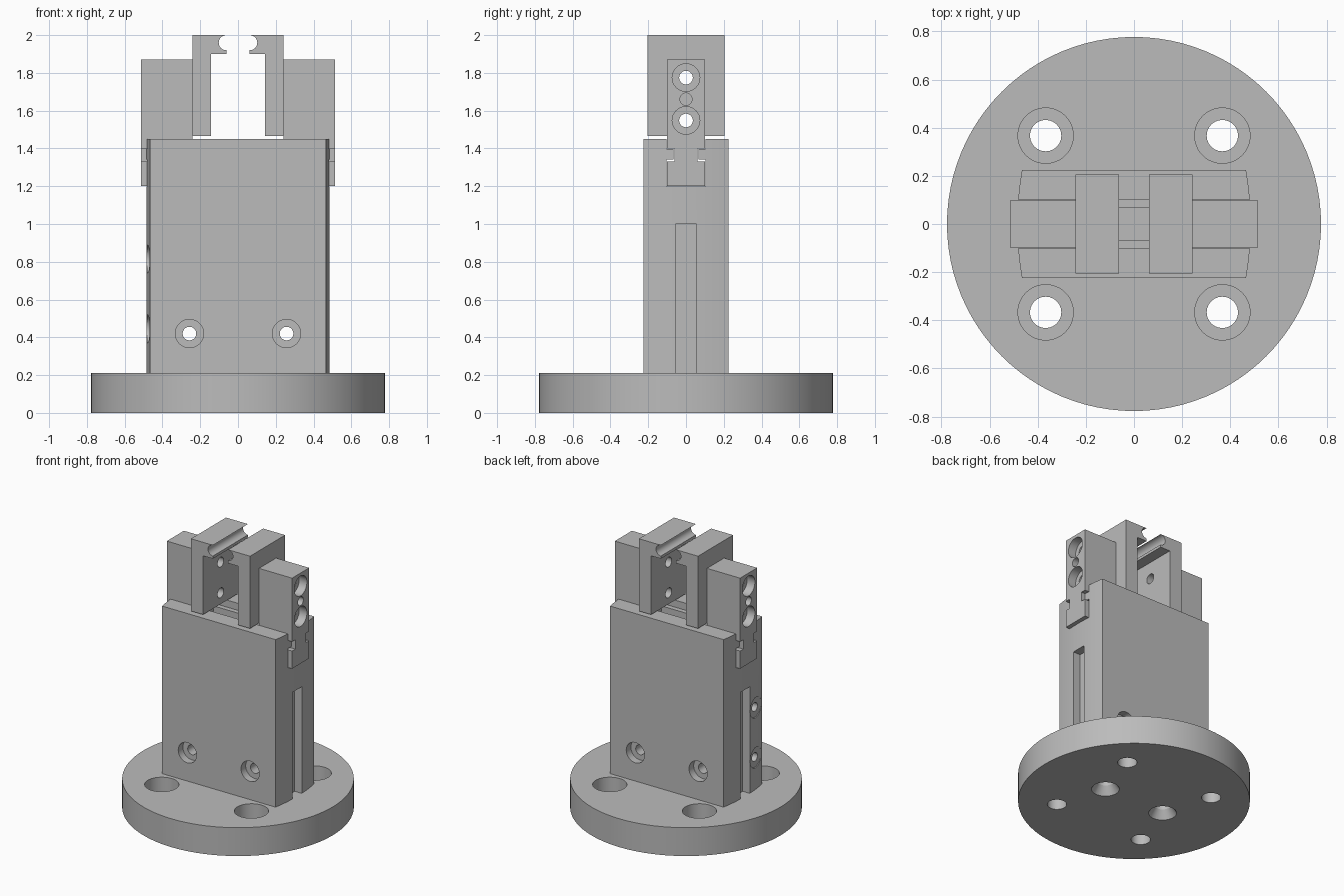
import bpy
import bmesh
import math
from mathutils import Matrix, Vector

cube = bpy.data.objects.get("Cube")
if cube:
    bpy.data.objects.remove(cube, do_unlink=True)

grey = bpy.data.materials.new("machined grey")
grey.use_nodes = True
grey.diffuse_color = (0.5, 0.5, 0.5, 1)
grey.node_tree.nodes["Principled BSDF"].inputs["Base Color"].default_value = (0.5, 0.5, 0.5, 1)


def make(name, bm):
    bmesh.ops.recalc_face_normals(bm, faces=bm.faces)
    mesh = bpy.data.meshes.new(name)
    bm.to_mesh(mesh)
    bm.free()
    mesh.materials.append(grey)
    ob = bpy.data.objects.new(name, mesh)
    bpy.context.collection.objects.link(ob)
    return ob


def prism(name, profile, axis, lo, hi):
    """Extrude a 2D profile along x (y,z points), y (x,z) or z (x,y)."""
    place = {"x": lambda a, b, t: (t, a, b),
             "y": lambda a, b, t: (a, t, b),
             "z": lambda a, b, t: (a, b, t)}[axis]
    bm = bmesh.new()
    face = bm.faces.new([bm.verts.new(place(a, b, lo)) for a, b in profile])
    out = bmesh.ops.extrude_face_region(bm, geom=[face])
    verts = [v for v in out["geom"] if isinstance(v, bmesh.types.BMVert)]
    bmesh.ops.translate(bm, verts=verts, vec=place(0, 0, hi - lo))
    return make(name, bm)


def box(name, x0, x1, y0, y1, z0, z1):
    return prism(name, [(x0, y0), (x1, y0), (x1, y1), (x0, y1)], "z", z0, z1)


def rod(name, start, end, r1, r2=None):
    """Cylinder or cone between two points."""
    a, b = Vector(start), Vector(end)
    turn = (b - a).to_track_quat("Z", "Y").to_matrix().to_4x4()
    bm = bmesh.new()
    bmesh.ops.create_cone(bm, cap_ends=True, segments=48, radius1=r1,
                          radius2=r1 if r2 is None else r2, depth=(b - a).length,
                          matrix=Matrix.Translation((a + b) / 2) @ turn)
    return make(name, bm)


def cut(ob, cutter):
    mod = ob.modifiers.new("cut", "BOOLEAN")
    mod.operation = "DIFFERENCE"
    mod.solver = "EXACT"
    mod.object = cutter
    bpy.context.view_layer.update()
    deps = bpy.context.evaluated_depsgraph_get()
    mesh = bpy.data.meshes.new_from_object(ob.evaluated_get(deps))
    ob.modifiers.clear()
    ob.data = mesh
    bpy.data.objects.remove(cutter, do_unlink=True)


def tee(wide, neck, foot, low, shelf, lip, top):
    """Symmetric T-slot profile in y,z."""
    half = [(foot, low), (foot, shelf), (neck, shelf), (neck, lip), (wide, lip), (wide, top)]
    return half + [(-y, z) for y, z in reversed(half)]


sides = (-1, 1)

# Round mounting flange with counterbored corner holes and countersunk body screws
flange = rod("mounting_flange", (0, 0, 0), (0, 0, 0.21), 0.777)
bm = bmesh.new()
bmesh.ops.create_cone(bm, cap_ends=True, segments=96, radius1=0.777, radius2=0.777,
                      depth=0.21, matrix=Matrix.Translation((0, 0, 0.105)))
bm.to_mesh(flange.data)
bm.free()
for sx in sides:
    for sy in sides:
        x, y = sx * 0.367, sy * 0.367
        cut(flange, rod("cutter", (x, y, -0.1), (x, y, 0.3), 0.065))
        cut(flange, rod("cutter", (x, y, 0.08), (x, y, 0.3), 0.115))
    x = sx * 0.25
    cut(flange, rod("cutter", (x, 0, -0.1), (x, 0, 0.2), 0.055))
    cut(flange, rod("cutter", (x, 0, -0.01), (x, 0, 0.06), 0.1, 0.055))

# Body block with gently bowed ends
bow = []
for i in range(17):
    y = -0.225 + 0.45 * i / 16
    bow.append((0.465 + 0.02 * (1 - (y / 0.225) ** 2), y))
body = prism("gripper_body", bow + [(-x, -y) for x, y in bow], "z", 0.21, 1.45)
cut(body, prism("cutter", tee(0.102, 0.066, 0.102, 1.198, 1.342, 1.398, 1.6), "x", -0.7, 0.7))
for s in sides:
    # Sensor groove on each end
    x0, x1 = sorted((s * 0.425, s * 0.6))
    cut(body, box("cutter", x0, x1, -0.055, 0.055, 0.1, 1.0))
    # Cross bolts, counterbored front and back
    x = s * 0.257
    cut(body, rod("cutter", (x, -0.5, 0.42), (x, 0.5, 0.42), 0.036))
    for t in sides:
        cut(body, rod("cutter", (x, t * 0.17, 0.42), (x, t * 0.5, 0.42), 0.075))
# Air ports on one end
for z in (0.445, 0.815):
    cut(body, rod("cutter", (-0.6, -0.135, z), (-0.468, -0.135, z), 0.075))
    cut(body, rod("cutter", (-0.6, -0.135, z), (-0.36, -0.135, z), 0.032))

# Sliding jaws and fingers
for s, side in ((1, "left"), (-1, "right")):
    x0, x1 = sorted((s * 0.242, s * 0.513))
    jaw = prism(side + "_jaw", tee(0.1, 0.062, 0.1, 1.2, 1.33, 1.4, 1.87), "x", x0, x1)
    # Hooked finger with a round gripping groove
    groove = []
    for i in range(17):
        a = -math.pi / 2 + math.pi * i / 16
        groove.append((0.062 + 0.04 * math.cos(a), 1.96 + 0.04 * math.sin(a)))
    hook = [(0.242, 2.0), (0.242, 1.465), (0.142, 1.465), (0.142, 1.9), (0.062, 1.9)] + groove
    finger = prism(side + "_finger", [(s * x, z) for x, z in hook], "y", -0.205, 0.205)
    for z in (1.548, 1.775):
        for part in (jaw, finger):
            cut(part, rod("cutter", (s * 0.05, 0, z), (s * 0.7, 0, z), 0.036))
        cut(jaw, rod("cutter", (s * 0.45, 0, z), (s * 0.7, 0, z), 0.073))
    cut(jaw, rod("cutter", (s * 0.45, 0, 1.661), (s * 0.7, 0, 1.661), 0.032))

# Smooth round surfaces, crisp edges
parts = [o for o in bpy.context.collection.objects
         if o.type == "MESH" and o.name.endswith(("flange", "body", "jaw", "finger"))]
bpy.ops.object.select_all(action="DESELECT")
for ob in parts:
    ob.select_set(True)
bpy.context.view_layer.objects.active = parts[0]
bpy.ops.object.shade_smooth_by_angle(angle=math.radians(30))
